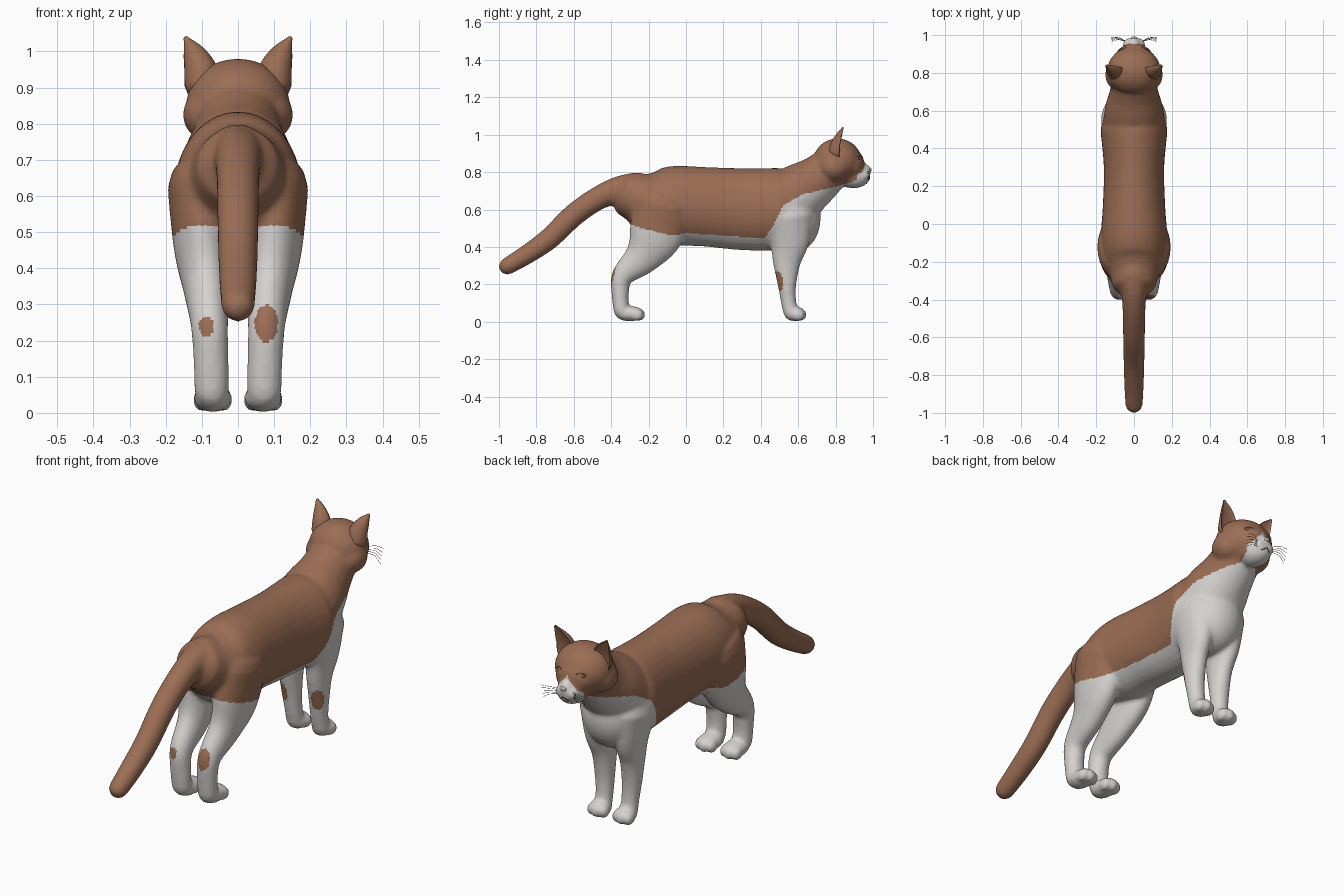
import bpy, bmesh, math
from mathutils import Vector, Matrix

if "Cube" in bpy.data.objects:
    bpy.data.objects.remove(bpy.data.objects["Cube"])


def material(name, rgb):
    m = bpy.data.materials.new(name)
    m.use_nodes = True
    m.diffuse_color = (*rgb, 1)
    m.node_tree.nodes["Principled BSDF"].inputs["Base Color"].default_value = (*rgb, 1)
    return m


WHITE = material("white_fur", (0.66, 0.64, 0.62))
BROWN = material("brown_fur", (0.33, 0.155, 0.09))
DARK = material("dark_line", (0.05, 0.03, 0.025))
EYE = material("eye_brown", (0.2, 0.1, 0.05))
NOSE = material("nose_grey", (0.5, 0.45, 0.43))
X = Vector((1, 0, 0))


def spline(pts, steps=5):
    """Smooth path through tuples of any length."""
    p = [Vector(q) for q in pts]
    p = [2 * p[0] - p[1]] + p + [2 * p[-1] - p[-2]]
    out = []
    for a, b, c, d in zip(p, p[1:], p[2:], p[3:]):
        for k in range(steps):
            t = k / steps
            out.append(0.5 * (2 * b + (c - a) * t + (2 * a - 5 * b + 4 * c - d) * t * t
                              + (3 * b - a - 3 * c + d) * t ** 3))
    return out + [p[-2]]


def loft(bm, centres, radii, sides=24, cup=1.0):
    """Tube of ellipses (half width, half depth) with rounded ends."""
    cs = [Vector(c) for c in spline(centres)]
    rs = spline(radii)
    tans = [(cs[min(i + 1, len(cs) - 1)] - cs[max(i - 1, 0)]).normalized() for i in range(len(cs))]
    rows = list(zip(cs, rs, tans))

    def cap(row, sign):
        c, r, t = row
        angles = [math.radians(a) for a in (30, 60, 80)]
        return [(c + t * sign * min(r) * math.sin(a), r * math.cos(a), t) for a in angles]

    rows = cap(rows[0], -1)[::-1] + rows + cap(rows[-1], 1)
    rings = []
    for c, r, t in rows:
        up = t.cross(X).normalized()
        side = up.cross(t)
        ring = []
        for k in range(sides):
            a = 2 * math.pi * k / sides
            s = math.sin(a)
            ring.append(bm.verts.new(c + side * r[0] * math.cos(a) + up * r[1] * s * (cup if s > 0 else 1)))
        rings.append(ring)
    for a, b in zip(rings, rings[1:]):
        for k in range(sides):
            bm.faces.new((a[k], a[k - 1], b[k - 1], b[k]))
    bm.faces.new(rings[0])
    bm.faces.new(rings[-1][::-1])


def ball(bm, centre, radii):
    m = Matrix.Translation(centre) @ Matrix.Diagonal((*radii, 1))
    bmesh.ops.create_uvsphere(bm, u_segments=24, v_segments=16, radius=1, matrix=m)


def finish(bm, name, mats):
    bmesh.ops.recalc_face_normals(bm, faces=bm.faces)
    me = bpy.data.meshes.new(name)
    bm.to_mesh(me)
    bm.free()
    for m in mats:
        me.materials.append(m)
    ob = bpy.data.objects.new(name, me)
    bpy.context.collection.objects.link(ob)
    me.polygons.foreach_set("use_smooth", [True] * len(me.polygons))
    return ob


def wire(name, pts, radius, mat):
    cu = bpy.data.curves.new(name, "CURVE")
    cu.dimensions = "3D"
    cu.bevel_depth = radius
    cu.bevel_resolution = 1
    sp = cu.splines.new("POLY")
    path = spline(pts)
    sp.points.add(len(path) - 1)
    for q, v in zip(sp.points, path):
        q.co = (*v, 1)
    cu.materials.append(mat)
    bpy.context.collection.objects.link(bpy.data.objects.new(name, cu))


bm = bmesh.new()
# torso
loft(bm, [(0, -.27, .665), (0, -.18, .635), (0, -.06, .622), (0, .1, .615), (0, .3, .602), (0, .5, .6)],
     [(.13, .13), (.165, .185), (.175, .212), (.165, .212), (.16, .219), (.178, .222)], 32)
# neck and chest
loft(bm, [(0, .5, .61), (0, .62, .7), (0, .7, .757), (0, .8, .84)],
     [(.17, .19), (.152, .155), (.128, .132), (.11, .11)])
ball(bm, (0, .575, .55), (.15, .145, .18))
# tail
loft(bm, [(0, -.26, .72), (0, -.36, .703), (0, -.47, .66), (0, -.6, .57), (0, -.73, .445), (0, -.85, .36), (0, -.955, .297)],
     [(.085, .08), (.068, .074), (.06, .063), (.058, .061), (.055, .058), (.052, .052), (.046, .046)])
# head and muzzle
ball(bm, (0, .81, .858), (.143, .13, .122))
ball(bm, (0, .885, .84), (.1, .07, .085))
ball(bm, (0, .895, .775), (.07, .09, .062))
ball(bm, (0, .955, .81), (.03, .036, .034))
for s in (-1, 1):
    ball(bm, (s * .078, .79, .825), (.075, .085, .075))
    ball(bm, (s * .026, .945, .785), (.034, .04, .034))
    # hind leg
    loft(bm, [(s * .1, -.12, .62), (s * .098, -.165, .46), (s * .087, -.235, .345), (s * .079, -.338, .245),
              (s * .075, -.352, .15), (s * .073, -.345, .06)],
         [(.095, .16), (.08, .145), (.064, .097), (.052, .06), (.049, .046), (.048, .043)])
    ball(bm, (s * .07, -.3, .043), (.053, .08, .041))
    # front leg
    loft(bm, [(s * .088, .54, .56), (s * .084, .552, .43), (s * .079, .539, .32), (s * .076, .54, .2),
              (s * .072, .548, .11), (s * .072, .56, .055)],
         [(.088, .14), (.066, .108), (.052, .076), (.047, .05), (.042, .041), (.043, .041)])
    ball(bm, (s * .07, .583, .042), (.05, .06, .04))
    # toes
    for y in (-.25, .612):
        for k in (-1, 0, 1):
            ball(bm, (s * .07 + k * .032, y - abs(k) * .012, .036), (.023, .034, .032))
body = finish(bm, "body", [WHITE, BROWN])

# blend all the parts into one skin
rm = body.modifiers.new("blend", "REMESH")
rm.mode = "VOXEL"
rm.voxel_size = .009
sm = body.modifiers.new("soften", "SMOOTH")
sm.factor = .5
sm.iterations = 10
dg = bpy.context.evaluated_depsgraph_get()
skin = bpy.data.meshes.new_from_object(body.evaluated_get(dg))
body.modifiers.clear()
body.data = skin
skin.name = "body_skin"
skin.materials.clear()
for m in (WHITE, BROWN):
    skin.materials.append(m)

# coat pattern: brown above a line along the flank, white muzzle, spots on the legs
LINE = [(-.4, .545), (-.3, .52), (-.2, .49), (-.07, .46), (0, .475), (.42, .445), (.47, .52), (.52, .62),
        (.62, .68), (.75, .71), (.88, .745), (1, .79)]
SPOTS = [((.078, -.4, .255), (.036, .04, .058)), ((-.088, -.4, .24), (.022, .04, .028)),
         ((.11, .485, .21), (.045, .034, .06)), ((-.11, .485, .21), (.045, .034, .06))]


def is_brown(c):
    if c.y < -.42:
        return True
    if any(sum(((c[i] - p[i]) / r[i]) ** 2 for i in range(3)) < 1 for p, r in SPOTS):
        return True
    if c.y > .915 and abs(c.x) < .07 and c.z < .865 - abs(c.x) * 1.1:
        return False
    for (y0, z0), (y1, z1) in zip(LINE, LINE[1:]):
        if y0 <= c.y <= y1:
            return c.z > z0 + (z1 - z0) * (c.y - y0) / (y1 - y0)
    return c.z > .53


for f in skin.polygons:
    f.use_smooth = True
    f.material_index = int(is_brown(f.center))

for s, word in ((1, "left"), (-1, "right")):
    # cupped ear
    bm = bmesh.new()
    loft(bm, [(s * .098, .822, .91), (s * .104, .825, .95), (s * .122, .834, .995), (s * .143, .842, 1.034)],
         [(.05, .06), (.046, .05), (.031, .032), (.008, .01)], 28, -.25)
    finish(bm, word + "_ear", [BROWN])
    # eye and lids
    bm = bmesh.new()
    ball(bm, (s * .06, .919, .872), (.019, .012, .012))
    finish(bm, word + "_eye", [EYE])
    ring = []
    for k in range(13):
        a = k * math.pi / 6
        ring.append((s * (.06 + .021 * math.cos(a)), .926 - .012 * math.cos(a), .872 + .013 * math.sin(a)))
    wire(word + "_eyelid", ring, .003, BROWN)
    # mouth
    wire(word + "_mouth", [(0, .983, .772), (s * .02, .975, .757), (s * .045, .945, .758), (s * .058, .92, .77)], .002, DARK)
    # whiskers
    for k in range(5):
        z = .77 + k * .007
        wire(f"{word}_whisker_{k}", [(s * .035, .962, z), (s * .08, .975 + k * .003, z - .008 + k * .004),
                                     (s * .122, .965 + k * .006, z - .035 + k * .01)], .0008, DARK)

# nose
bm = bmesh.new()
ball(bm, (0, .982, .813), (.016, .011, .011))
finish(bm, "nose", [NOSE])
